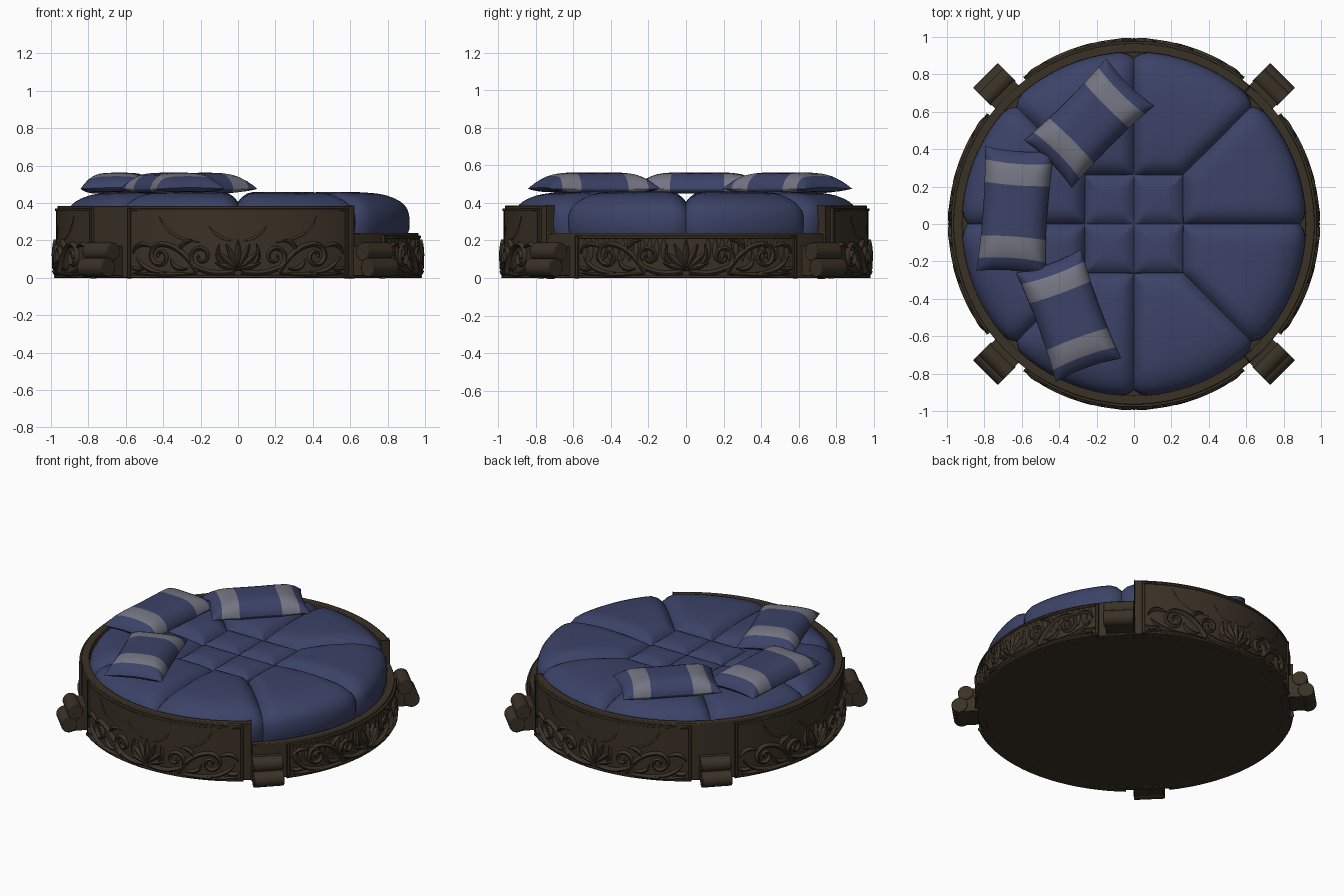
import bpy, math
from math import sin, cos, pi, radians

if "Cube" in bpy.data.objects:
    bpy.data.objects.remove(bpy.data.objects["Cube"])


def material(name, col):
    m = bpy.data.materials.new(name)
    m.diffuse_color = (*col, 1)
    m.use_nodes = True
    m.node_tree.nodes["Principled BSDF"].inputs["Base Color"].default_value = m.diffuse_color
    return m


WOOD = material("dark_wood", (0.042, 0.031, 0.019))
NAVY = material("navy_fabric", (0.044, 0.055, 0.135))
GREY = material("grey_stripe", (0.175, 0.18, 0.225))


def build(name, verts, faces, mats, bevel=0, angle=35):
    me = bpy.data.meshes.new(name)
    me.from_pydata(verts, [], faces)
    for m in mats:
        me.materials.append(m)
    me.shade_smooth()
    me.set_sharp_from_angle(angle=radians(angle))
    ob = bpy.data.objects.new(name, me)
    bpy.context.collection.objects.link(ob)
    if bevel:
        b = ob.modifiers.new("bevel", "BEVEL")
        b.width, b.segments, b.limit_method = bevel, 2, 'ANGLE'
    return ob


def arc(name, r0, r1, z0, z1, a0, a1, bevel=0.0):
    """Curved block between two angles in degrees."""
    n = max(2, int(abs(a1 - a0) / 2.5))
    v, f = [], []
    for i in range(n + 1):
        a = radians(a0 + (a1 - a0) * i / n)
        v += [(r * cos(a), r * sin(a), z) for r, z in ((r0, z0), (r1, z0), (r1, z1), (r0, z1))]
    for i in range(n):
        for k in range(4):
            j = (k + 1) % 4
            f.append((4 * i + k, 4 * i + 4 + k, 4 * i + 4 + j, 4 * i + j)[::-1])
    f += [(0, 1, 2, 3), tuple(4 * n + k for k in (3, 2, 1, 0))]
    return build(name, v, f, [WOOD], bevel)


# Round base and stepped surround
n = 144
v = [(0.945 * cos(2 * pi * i / n), 0.945 * sin(2 * pi * i / n), z) for z in (0.001, 0.22) for i in range(n)]
f = [(i, (i + 1) % n, n + (i + 1) % n, n + i) for i in range(n)]
f += [tuple(range(n))[::-1], tuple(range(n, 2 * n))]
build("base_platform", v, f, [WOOD])
arc("surround_high", 0.918, 0.965, 0, 0.385, 50, 310, 0.005)
arc("surround_low", 0.918, 0.965, 0, 0.24, -50, 50, 0.005)


# Relief carving helpers, in panel coordinates (arc length, height)
def bez(a, b, c, n=12):
    return [tuple((1 - t) ** 2 * a[k] + 2 * t * (1 - t) * b[k] + t * t * c[k] for k in (0, 1))
            for t in [i / n for i in range(n + 1)]]


def spiral(cx, cz, r, start, turn, n=30):
    return [(cx + r * (1 - 0.85 * t) * cos(start + turn * t), cz + r * (1 - 0.85 * t) * sin(start + turn * t))
            for t in [i / n for i in range(n + 1)]]


def stroke(v, f, pts, w, h, mid, leaf):
    base, n = len(v), len(pts)
    for i, (s, z) in enumerate(pts):
        p, q = pts[max(i - 1, 0)], pts[min(i + 1, n - 1)]
        dx, dz = q[0] - p[0], q[1] - p[1]
        l = math.hypot(dx, dz) or 1
        t = i / (n - 1)
        k = max(0.12, sin(pi * t) ** 0.7) if leaf else 1 - 0.5 * t
        for o, hh in ((-1, -0.15), (-0.65, 0.7), (0, 1), (0.65, 0.7), (1, -0.15)):
            a = mid + (s - dz / l * o * w * k) / 0.98
            zz = max(0.004, z + dx / l * o * w * k)
            r = 0.972 + h * hh * (0.5 + 0.5 * k)
            v.append((r * cos(a), r * sin(a), zz))
    for i in range(n - 1):
        for k in range(4):
            a = base + 5 * i + k
            f.append((a, a + 5, a + 6, a + 1))


STEMS = [bez((0.02, 0.035), (0.12, 0.01), (0.2, 0.045))[:-1] + spiral(0.2, 0.112, 0.067, -pi / 2, 8.5),
         bez((0.22, 0.03), (0.31, 0.18), (0.43, 0.18))[:-1] + spiral(0.43, 0.115, 0.065, pi / 2, -8.5)]
LEAVES = [bez((0.38, 0.03), (0.5, 0.01), (0.58, 0.11)), bez((0.27, 0.05), (0.35, 0.03), (0.37, 0.1)),
          bez((0.32, 0.14), (0.31, 0.2), (0.24, 0.2)), bez((0.48, 0.16), (0.57, 0.21), (0.6, 0.13)),
          bez((0.22, 0.022), (0.4, 0.01), (0.6, 0.025)), bez((0.52, 0.06), (0.57, 0.03), (0.61, 0.06)),
          bez((0.06, 0.06), (0.13, 0.09), (0.1, 0.18))]

# Four carved panels with frames, on the axes
for name, deg in (("right", 0), ("back", 90), ("left", 180), ("front", 270)):
    low = deg == 0
    top = 0.225 if low else 0.37
    a0, a1 = deg - 37, deg + 37
    arc(name + "_panel", 0.95, 0.972, 0.001, top, a0, a1)
    arc(name + "_frame_top", 0.95, 0.979, top - 0.014, top, a0, a1, 0.003)
    arc(name + "_frame_bottom", 0.95, 0.984, 0.0, 0.014, a0, a1, 0.003)
    for side, b in (("a", a0), ("b", a1 - 1)):
        arc(name + "_frame_side_" + side, 0.95, 0.979, 0.001, top, b, b + 1, 0.002)
    v, f = [], []
    mid = radians(deg)
    for m in (1, -1):
        def flip(pts):
            return [(m * s, z) for s, z in pts]
        for p in STEMS:
            stroke(v, f, flip(p), 0.017, 0.022, mid, False)
        for p in LEAVES:
            stroke(v, f, flip(p), 0.014, 0.02, mid, True)
        if low:  # upright flutes behind the scrolls
            for i in range(13):
                s = 0.12 + i * 0.038
                stroke(v, f, flip([(s, 0.09 + 0.015 * k) for k in range(9)]), 0.016, 0.009, mid, True)
        else:  # shallow upper sweeps
            stroke(v, f, flip(bez((0.2, 0.19), (0.38, 0.2), (0.44, 0.33))), 0.008, 0.004, mid, True)
            stroke(v, f, flip(bez((0.03, 0.2), (0.1, 0.2), (0.16, 0.28))), 0.008, 0.004, mid, True)
    for i in range(-3, 4):  # central shell
        a = pi / 2 + i * 0.42
        L = 0.165 - 0.012 * abs(i)
        stroke(v, f, [(L * t / 8 * cos(a), 0.04 + L * t / 8 * sin(a)) for t in range(9)], 0.018, 0.024, mid, True)
    build(name + "_carving", v, f, [WOOD], angle=60)

# Scroll feet on the diagonals: a block with two rolls
for q in range(4):
    a = radians(45 + 90 * q)

    def place(r, t, z):
        return (r * cos(a) - t * sin(a), r * sin(a) + t * cos(a), z)
    prism = [[(0.93, 0.01), (1.06, 0.01), (1.04, 0.17), (0.93, 0.17)]]
    for cr, cz, rad in ((1.035, 0.14, 0.048), (1.073, 0.055, 0.05)):
        prism.append([(cr + rad * cos(2 * pi * i / 28), cz + rad * sin(2 * pi * i / 28)) for i in range(28)])
    for name, prof, w in zip(("block", "upper_roll", "lower_roll"), prism, (0.088, 0.094, 0.094)):
        k = len(prof)
        v = [place(r, t, z) for t in (-w, w) for r, z in prof]
        f = [(i, k + i, k + (i + 1) % k, (i + 1) % k) for i in range(k)]
        f += [tuple(range(k)), tuple(range(k, 2 * k))[::-1]]
        build(f"foot_{q}_{name}", v, f, [WOOD], 0.004)

# Tufted mattress: square centre morphing to a round edge, with sewn seams
S, R = 0.26, 0.922
ease = lambda t: 0.5 - 0.5 * cos(pi * t)
angs = [(o + ease(i / 14)) * pi / 4 for o in range(8) for i in range(14)]
N = len(angs)
rings = [("in", 0.02 + 0.98 * sin(pi / 2 * i / 10)) for i in range(11)]
rings += [("out", ease(i / 22)) for i in range(1, 23)] + [("side", 0.26), ("side", 0.2)]
v, f = [], []
for kind, t in rings:
    for a in angs:
        sq = S / max(abs(cos(a)), abs(sin(a)))
        r = sq * t if kind == "in" else sq + (R - sq) * (t if kind == "out" else 1)
        x, y = abs(r * cos(a)), abs(r * sin(a))
        d = min(x, y, abs(max(x, y) - S))
        if kind != "in":
            d = min(d, abs(x - y) / math.sqrt(2))
        notch = (1 - min(d / 0.11, 1)) ** 3
        crown = 0.437 if kind == "in" else 0.44 + 0.02 * sin(pi * min(1, t * 1.1))
        z = crown - (0.035 if kind == "in" else 0.055) * notch
        e = min(1, max(0, (r - 0.70) / (R - 0.70)))
        z = 0.3 + (z - 0.3) * max(0, 1 - e ** 3) ** 0.4
        if kind == "side":
            z = t
            r -= 0.02 if t < 0.22 else 0.002
        r -= 0.035 * notch * e ** 4
        v.append((r * cos(a), r * sin(a), z))
for k in range(len(rings) - 1):
    for i in range(N):
        j = (i + 1) % N
        f.append((k * N + i, k * N + N + i, k * N + N + j, k * N + j))
f.append(tuple(range(N)))
build("mattress", v, f, [NAVY], angle=80)


# Striped pillows: plump grids with pinched corners
def pillow(name, cx, cy, length, width, deg):
    us = [-1, -0.97, -0.92, -0.86, -0.79, -0.7, -0.6, -0.51, -0.43, -0.3, -0.15]
    us = us + [0] + [-u for u in us[::-1]]
    vs = [sin(pi / 2 * (i / 8 - 1)) for i in range(17)]
    a, nu, nv = radians(deg), len(us), len(vs)
    v, f, mi = [], [], []
    for sgn in (1, -1):
        for u in us:
            for w in vs:
                x = length / 2 * u * (1 - 0.05 * (1 - w * w))
                y = width / 2 * w * (1 - 0.07 * (1 - u * u))
                th = 0.056 * (max(0, 1 - u ** 4) * max(0, 1 - w ** 4)) ** 0.55
                z = 0.505 - 0.03 * max(abs(u), abs(w)) ** 4 + 0.014 * min(u * u, 0.5) * (1 - w * w) + sgn * th
                v.append((cx + x * cos(a) - y * sin(a), cy + x * sin(a) + y * cos(a), z))
    for s in (0, 1):
        for i in range(nu - 1):
            for j in range(nv - 1):
                b = s * nu * nv + i * nv + j
                q = (b, b + nv, b + nv + 1, b + 1)
                f.append(q if s == 0 else q[::-1])
                mi.append(1 if 0.43 < abs(us[i] + us[i + 1]) / 2 < 0.79 else 0)
    ob = build(name, v, f, [NAVY, GREY], angle=80)
    ob.data.polygons.foreach_set("material_index", mi)


pillow("back_pillow", -0.24, 0.54, 0.62, 0.36, 45)
pillow("left_pillow", -0.635, 0.07, 0.67, 0.37, 86)
pillow("front_pillow", -0.35, -0.49, 0.62, 0.37, -70)
